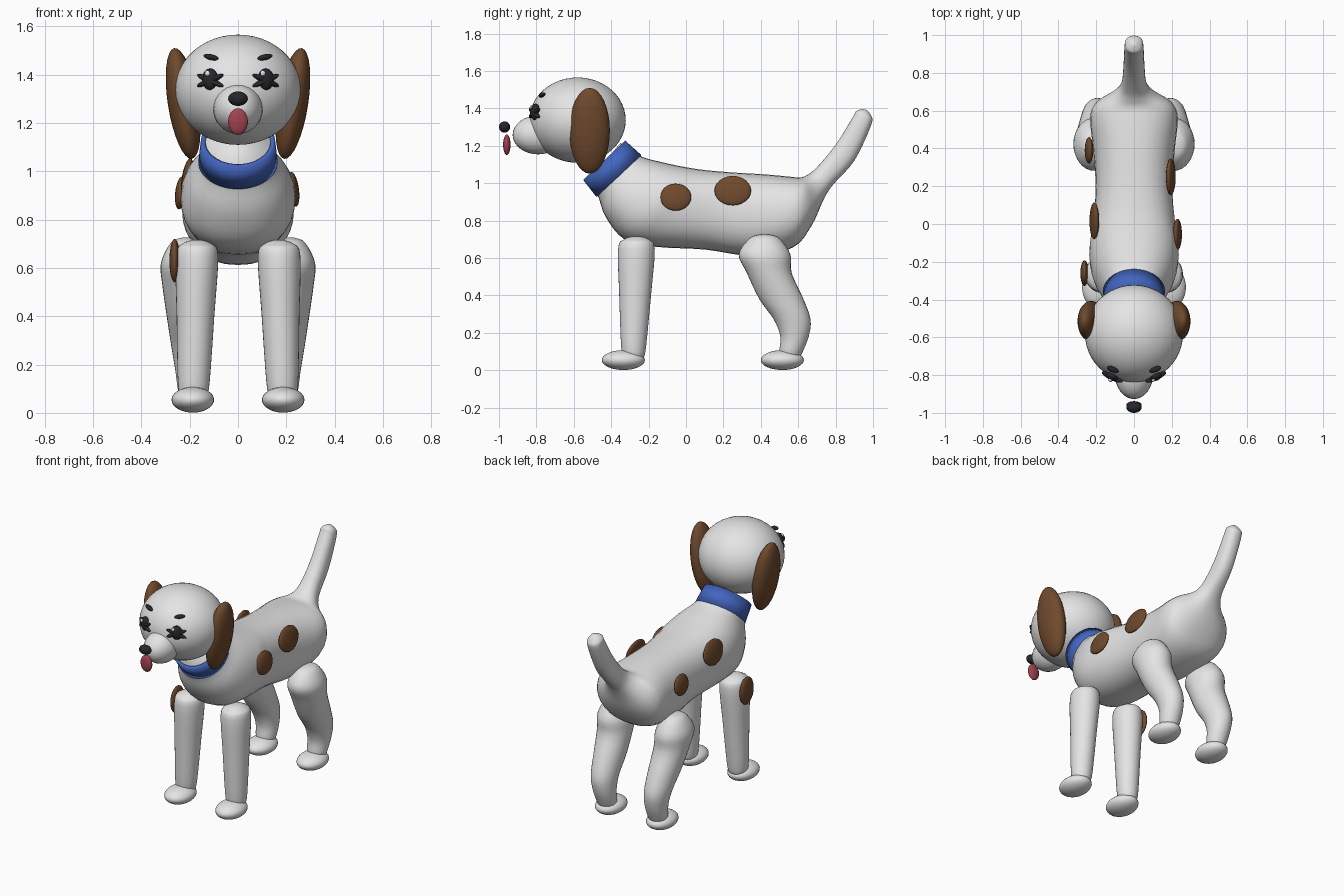
import bpy, bmesh, math
from mathutils import Vector

if "Cube" in bpy.data.objects:
    bpy.data.objects.remove(bpy.data.objects["Cube"])


def material(name, rgb):
    m = bpy.data.materials.new(name)
    m.diffuse_color = (*rgb, 1)
    m.use_nodes = True
    m.node_tree.nodes["Principled BSDF"].inputs["Base Color"].default_value = m.diffuse_color
    return m


WHITE = material("white coat", (0.78, 0.78, 0.78))
BROWN = material("brown patch", (0.16, 0.068, 0.026))
BLUE = material("blue collar", (0.055, 0.13, 0.52))
BLACK = material("black", (0.02, 0.02, 0.025))
PINK = material("tongue red", (0.36, 0.055, 0.08))


def ball(name, loc, radii, mat, rot=(0, 0, 0), seg=32):
    """Smooth ellipsoid; rotation in degrees."""
    bpy.ops.mesh.primitive_uv_sphere_add(segments=seg, ring_count=seg // 2, location=loc,
                                         rotation=[math.radians(a) for a in rot])
    o = bpy.context.object
    o.name = name
    o.scale = radii
    o.data.materials.append(mat)
    bpy.ops.object.shade_smooth()
    return o


def spline(rows, steps):
    """Catmull-Rom interpolation through rows of numbers."""
    p = [Vector(r) for r in rows]
    p = [p[0]] + p + [p[-1]]
    out = []
    for i in range(1, len(p) - 2):
        a, b, c, d = p[i - 1:i + 3]
        for s in range(steps):
            t = s / steps
            out.append(0.5 * (2 * b + (c - a) * t + (2 * a - 5 * b + 4 * c - d) * t * t
                              + (3 * b - a - 3 * c + d) * t ** 3))
    return out + [p[-1]]


def loft(name, rows, mat, power=2.0, seg=32, steps=4):
    """Skin rings given as (centre, side radius, vector of the other radius)."""
    bm = bmesh.new()
    rings = []
    for r in spline(rows, steps):
        c, w, v = Vector(r[:3]), r[3], Vector((0, r[4], r[5]))
        ring = []
        for k in range(seg):
            a = 2 * math.pi * k / seg
            s, t = [math.copysign(abs(f) ** (2 / power), f) for f in (math.cos(a), math.sin(a))]
            ring.append(bm.verts.new(c + Vector((w * s, 0, 0)) + v * t))
        rings.append(ring)
    for a, b in zip(rings, rings[1:]):
        for k in range(seg):
            n = (k + 1) % seg
            bm.faces.new((a[k], a[n], b[n], b[k]))
    bm.faces.new(rings[0])
    bm.faces.new(rings[-1])
    bmesh.ops.recalc_face_normals(bm, faces=bm.faces)
    me = bpy.data.meshes.new(name)
    bm.to_mesh(me)
    bm.free()
    o = bpy.data.objects.new(name, me)
    bpy.context.collection.objects.link(o)
    me.materials.append(mat)
    me.polygons.foreach_set("use_smooth", [True] * len(me.polygons))
    return o


# body and tail: (top y, top z, bottom y, bottom z, half width)
sections = [
    (-0.35, 1.215, -0.53, 1.00, 0.140), (-0.245, 1.145, -0.475, 0.94, 0.155),
    (-0.12, 1.11, -0.43, 0.82, 0.210), (0.0, 1.085, -0.33, 0.70, 0.237),
    (0.10, 1.07, -0.165, 0.66, 0.222), (0.25, 1.057, 0.10, 0.645, 0.203),
    (0.42, 1.047, 0.35, 0.612, 0.215), (0.55, 1.035, 0.57, 0.655, 0.232),
    (0.61, 1.03, 0.67, 0.77, 0.200), (0.65, 1.045, 0.735, 0.91, 0.105),
    (0.70, 1.085, 0.785, 0.99, 0.066), (0.80, 1.205, 0.90, 1.12, 0.055),
    (0.893, 1.355, 0.99, 1.31, 0.050), (0.91, 1.385, 0.99, 1.36, 0.041),
    (0.945, 1.397, 0.965, 1.392, 0.010)]
loft("body_and_tail",
     [(0, (a + c) / 2, (b + d) / 2, w, (a - c) / 2, (b - d) / 2) for a, b, c, d, w in sections],
     WHITE, power=2.3)


# legs: (x, y, z, x radius, y radius)
front_leg = [(0.17, -0.265, 0.715, 0.02, 0.02), (0.17, -0.265, 0.70, 0.06, 0.065),
             (0.17, -0.265, 0.65, 0.088, 0.098), (0.176, -0.272, 0.40, 0.078, 0.085),
             (0.183, -0.28, 0.13, 0.066, 0.067), (0.184, -0.28, 0.07, 0.055, 0.056)]
hind_leg = [(0.212, 0.42, 0.725, 0.02, 0.025), (0.212, 0.42, 0.705, 0.065, 0.08),
            (0.212, 0.42, 0.62, 0.107, 0.138), (0.208, 0.445, 0.52, 0.104, 0.120),
            (0.200, 0.51, 0.38, 0.092, 0.118), (0.195, 0.568, 0.27, 0.080, 0.098),
            (0.190, 0.58, 0.18, 0.070, 0.076), (0.187, 0.562, 0.10, 0.062, 0.063),
            (0.187, 0.56, 0.07, 0.050, 0.050)]
for side, tag in ((-1, "left"), (1, "right")):
    for name, path, paw_y in (("front_leg", front_leg, -0.335), ("hind_leg", hind_leg, 0.515)):
        loft(f"{name}_{tag}", [(side * x, y, z, rx, ry, 0) for x, y, z, rx, ry in path], WHITE)
        ball(f"{name}_paw_{tag}", (side * 0.187, paw_y, 0.054), (0.088, 0.115, 0.053), WHITE)

# head, muzzle, nose, tongue
ball("head", (0, -0.58, 1.337), (0.26, 0.258, 0.228), WHITE, seg=48)
ball("muzzle", (0, -0.79, 1.258), (0.102, 0.137, 0.104), WHITE)
ball("nose", (0, -0.97, 1.30), (0.041, 0.03, 0.03), BLACK, seg=24)
ball("tongue", (0, -0.958, 1.205), (0.041, 0.02, 0.055), PINK, seg=24)

# collar band round the neck
bpy.ops.mesh.primitive_cone_add(vertices=48, radius1=0.164, radius2=0.154, depth=0.115,
                                end_fill_type='NOTHING', location=(0, -0.398, 1.08),
                                rotation=(math.radians(43), 0, 0))
collar = bpy.context.object
collar.name = "collar"
collar.data.materials.append(BLUE)
bpy.ops.object.shade_smooth_by_angle()
solid = collar.modifiers.new("thickness", 'SOLIDIFY')
solid.thickness = 0.02

# ears, eyes with lashes, brows
for s, tag in ((-1, "left"), (1, "right")):
    ball(f"ear_{tag}", (s * 0.227, -0.515, 1.28), (0.063, 0.108, 0.232), BROWN, (0, s * 9, 0))
    yaw = s * 25
    ball(f"eye_{tag}", (s * 0.115, -0.805, 1.38), (0.035, 0.025, 0.045), BLACK, (0, 0, yaw), 20)
    ball(f"eye_glint_{tag}", (s * 0.115 - 0.012, -0.827, 1.405), (0.012, 0.008, 0.012),
         WHITE, (0, 0, yaw), 12)
    for tilt in (-22, 22):
        ball(f"eyelash_{tag}", (s * 0.115, -0.81, 1.375), (0.066, 0.018, 0.013),
             BLACK, (0, tilt, yaw), 16)
    ball(f"brow_{tag}", (s * 0.112, -0.77, 1.472), (0.034, 0.015, 0.012), BLACK,
         (0, -s * 12, s * 20), 16)

# coat patches: location, y radius, z radius, lean
patches = [((0.23, -0.055, 0.925), 0.083, 0.073, -8), ((0.195, 0.25, 0.96), 0.098, 0.08, -10),
           ((-0.21, 0.015, 0.975), 0.10, 0.08, 10), ((-0.238, 0.39, 0.91), 0.07, 0.068, 6),
           ((-0.262, -0.26, 0.63), 0.068, 0.09, 0)]
for i, (loc, ry, rz, lean) in enumerate(patches):
    ball(f"coat_patch_{i + 1}", loc, (0.022, ry, rz), BROWN, (0, lean, 0), 24)
